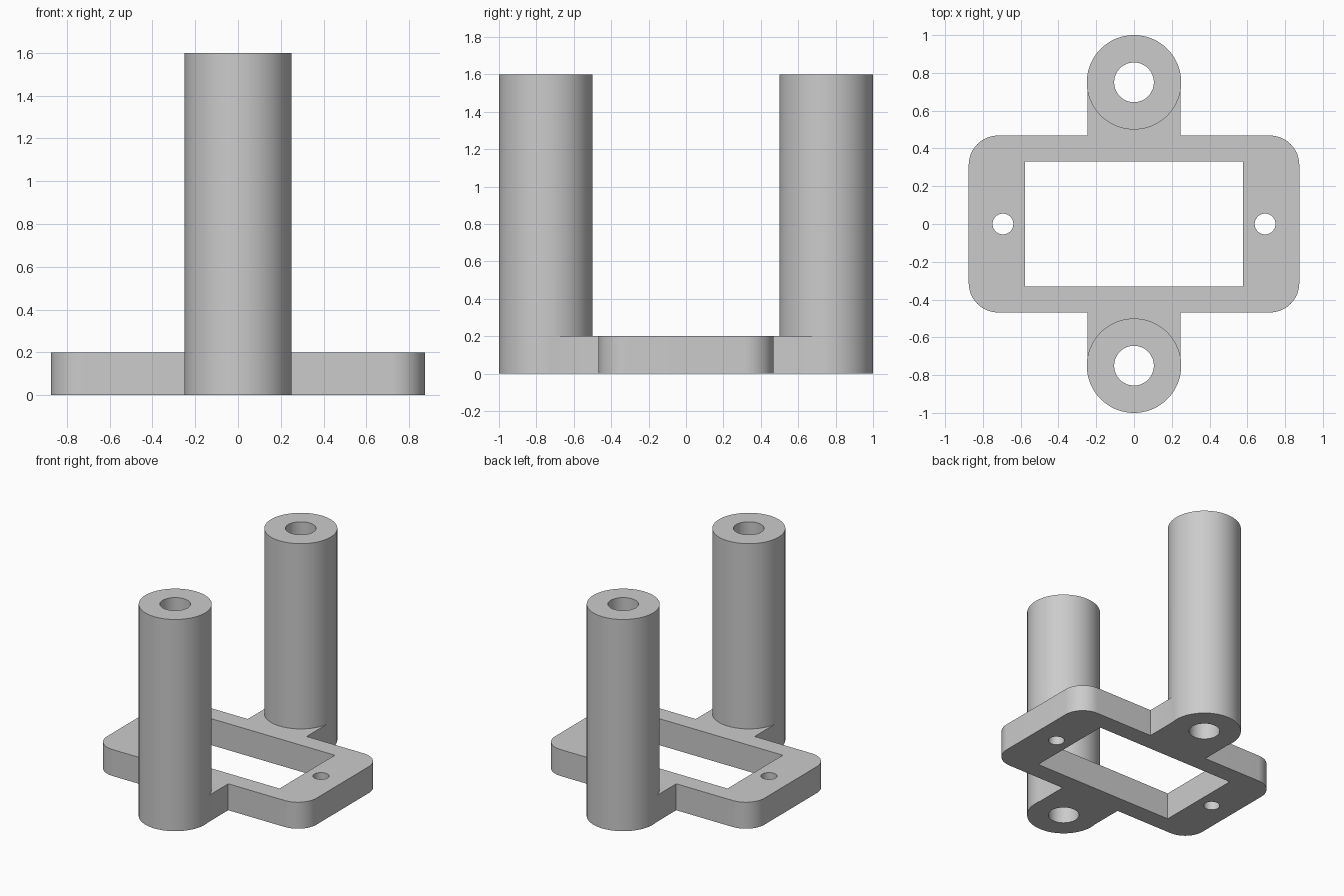
import bpy, bmesh, math
from mathutils import Vector

scene = bpy.context.scene
cube = bpy.data.objects.get("Cube")
if cube:
    bpy.data.objects.remove(cube, do_unlink=True)

PLATE_H, POST_H = 0.2, 1.6
POST_Y, POST_R, BORE_R = 0.75, 0.25, 0.105
SEGMENTS = 96

grey = bpy.data.materials.new("plain_grey")
grey.use_nodes = True
colour = (0.6, 0.6, 0.6, 1)
grey.diffuse_color = colour
grey.node_tree.nodes["Principled BSDF"].inputs["Base Color"].default_value = colour


def prism(name, outline, z0, z1):
    """Extrude a flat outline between two heights."""
    bm = bmesh.new()
    face = bm.faces.new([bm.verts.new((x, y, z0)) for x, y in outline])
    top = bmesh.ops.extrude_face_region(bm, geom=[face])["geom"]
    verts = [v for v in top if isinstance(v, bmesh.types.BMVert)]
    bmesh.ops.translate(bm, verts=verts, vec=Vector((0, 0, z1 - z0)))
    bmesh.ops.recalc_face_normals(bm, faces=bm.faces)
    mesh = bpy.data.meshes.new(name)
    bm.to_mesh(mesh)
    bm.free()
    mesh.materials.append(grey)
    obj = bpy.data.objects.new(name, mesh)
    scene.collection.objects.link(obj)
    return obj


def circle(x, y, r, n=SEGMENTS):
    return [(x + r * math.cos(2 * math.pi * i / n), y + r * math.sin(2 * math.pi * i / n))
            for i in range(n)]


def rectangle(hx, hy):
    return [(-hx, -hy), (hx, -hy), (hx, hy), (-hx, hy)]


def rounded_rectangle(hx, hy, r, steps=20):
    points = []
    for quarter, (sx, sy) in enumerate([(1, 1), (-1, 1), (-1, -1), (1, -1)]):
        for i in range(steps + 1):
            a = (quarter + i / steps) * math.pi / 2
            points.append((sx * (hx - r) + r * math.cos(a), sy * (hy - r) + r * math.sin(a)))
    return points


def combine(target, other, operation):
    """Apply a boolean and discard the helper."""
    mod = target.modifiers.new(operation.lower(), "BOOLEAN")
    mod.operation = operation
    mod.solver = "EXACT"
    mod.object = other
    bpy.context.view_layer.objects.active = target
    bpy.ops.object.modifier_apply(modifier=mod.name)
    bpy.data.objects.remove(other, do_unlink=True)


# Base plate with the bar that carries both posts
bracket = prism("mounting_bracket", rounded_rectangle(0.875, 0.468, 0.155), 0, PLATE_H)
combine(bracket, prism("post_bar", rectangle(0.246, POST_Y), 0, PLATE_H), "UNION")

# Front and back posts
for side in (-1, 1):
    combine(bracket, prism("post", circle(0, side * POST_Y, POST_R), 0, POST_H), "UNION")

# Window, post bores and screw holes
cutouts = [rectangle(0.578, 0.33)]
for side in (-1, 1):
    cutouts.append(circle(0, side * POST_Y, BORE_R))
    cutouts.append(circle(side * 0.694, 0, 0.055))
for outline in cutouts:
    combine(bracket, prism("cutter", outline, -0.1, POST_H + 0.1), "DIFFERENCE")

# Smooth round walls, crisp edges
bpy.ops.object.select_all(action="DESELECT")
bracket.select_set(True)
bpy.context.view_layer.objects.active = bracket
bpy.ops.object.shade_smooth_by_angle(angle=math.radians(10))
